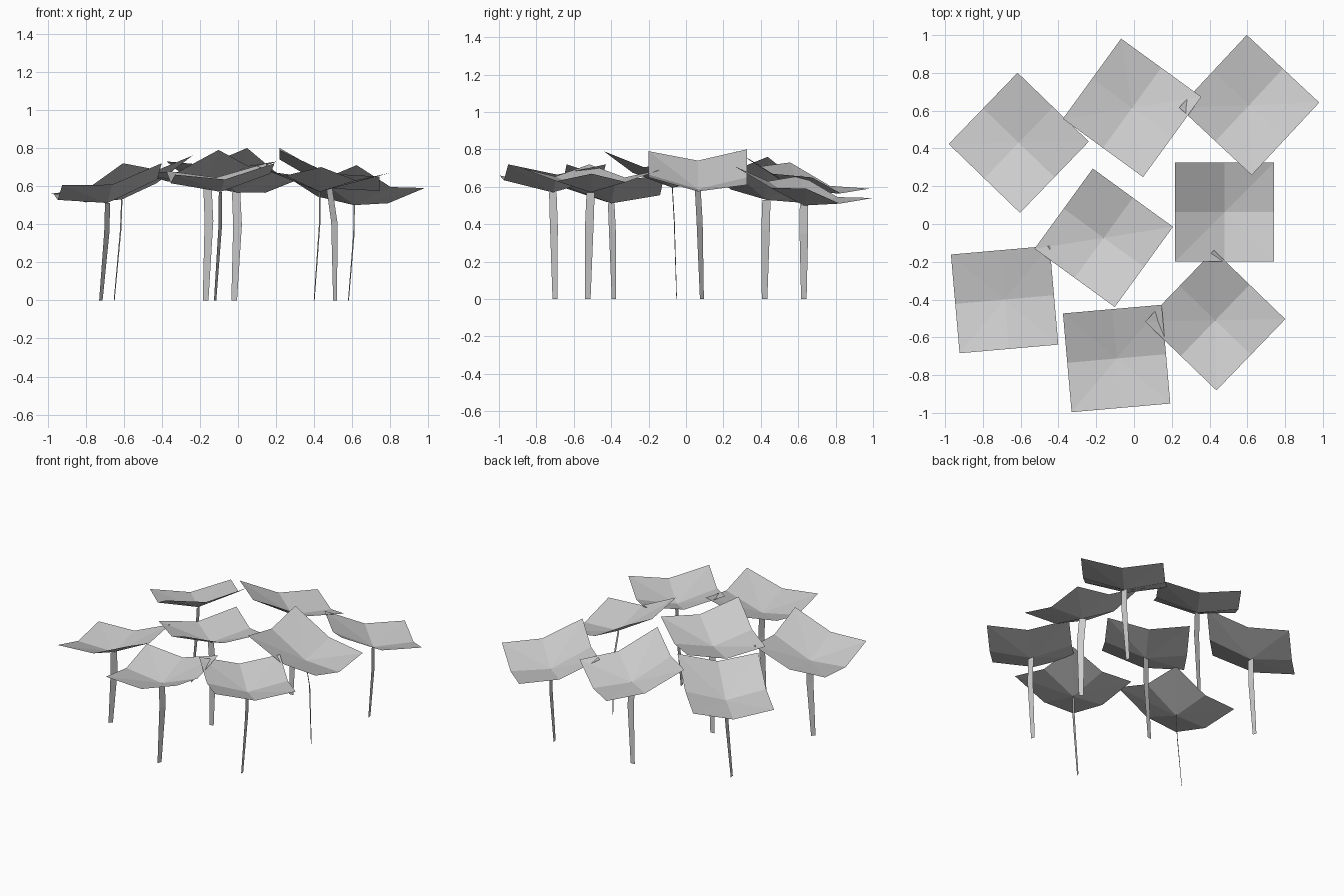
import bpy
import bmesh
from math import cos, sin, radians
from mathutils import Vector

if "Cube" in bpy.data.objects:
    bpy.data.objects.remove(bpy.data.objects["Cube"])

RADIUS = 0.371        # half diagonal of a square leaf
EDGE_DIP = Vector((0, 0, 0.055))     # sag of edge midpoints
CENTRE_DIP = Vector((0, 0, 0.125))   # sag of the leaf centre


def make_object(name, verts, faces):
    mesh = bpy.data.meshes.new(name)
    mesh.from_pydata(verts, [], faces)
    bm = bmesh.new()
    bm.from_mesh(mesh)
    bmesh.ops.triangulate(bm, faces=bm.faces[:])
    bm.to_mesh(mesh)
    bm.free()
    obj = bpy.data.objects.new(name, mesh)
    bpy.context.collection.objects.link(obj)


def direction(angle):
    return Vector((cos(radians(angle)), sin(radians(angle)), 0))


# Leaf: a sagging square, fanned from its centre; corners run counter-clockwise
def leaf(name, centre, turn, heights):
    pts = [Vector((*centre, h)) + RADIUS * direction(turn + 90 * i)
           for i, h in enumerate(heights)]
    middle = sum(pts, Vector()) / 4 - CENTRE_DIP
    ring = []
    for a, b in zip(pts, pts[1:] + pts[:1]):
        ring += [a, (a + b) / 2 - EDGE_DIP]
    n = len(ring)
    make_object(name, ring + [middle], [(i, (i + 1) % n, n) for i in range(n)])
    return middle


# Stem: a flat ribbon, narrow at the ground, with one bend
def stem(name, base, top, across):
    foot = Vector((*base, 0))
    bend = foot.lerp(top, 0.55)
    bend.z = top.z * 0.7
    bend.x += 0.012
    side = direction(across)
    verts = []
    for p, half in ((foot, 0.015), (bend, 0.023), (top, 0.022)):
        verts += [p - side * half, p + side * half]
    make_object(name, verts, [(0, 1, 3, 2), (2, 3, 5, 4)])


# Plants: leaf centre, turn, corner heights, stem base, ribbon angle
plants = {
    "back_left": ((-.61, .43), 91, (.58, .56, .72, .76), (-.65, .42), 99),
    "back_middle": ((-.01, .615), 99, (.59, .73, .80, .65), (-.02, .62), 6),
    "back_right": ((.61, .63), 92, (.54, .66, .71, .59), (.58, .63), 99),
    "middle_right": ((.48, .063), 135, (.80, .79, .65, .61), (.51, .085), -45),
    "middle": ((-.16, -.073), 99, (.69, .67, .79, .73), (-.17, -.05), 6),
    "front_left": ((-.685, -.4), 140, (.56, .605, .72, .66), (-.72, -.385), 53),
    "front_middle": ((-.092, -.712), 140, (.68, .66, .72, .72), (-.12, -.70), 66),
    "front_right": ((.43, -.51), 91, (.69, .72, .70, .67), (.40, -.525), 99),
}

for place, (centre, turn, heights, base, across) in plants.items():
    top = leaf(place + "_leaf", centre, turn, heights)
    stem(place + "_stem", base, top, across)
